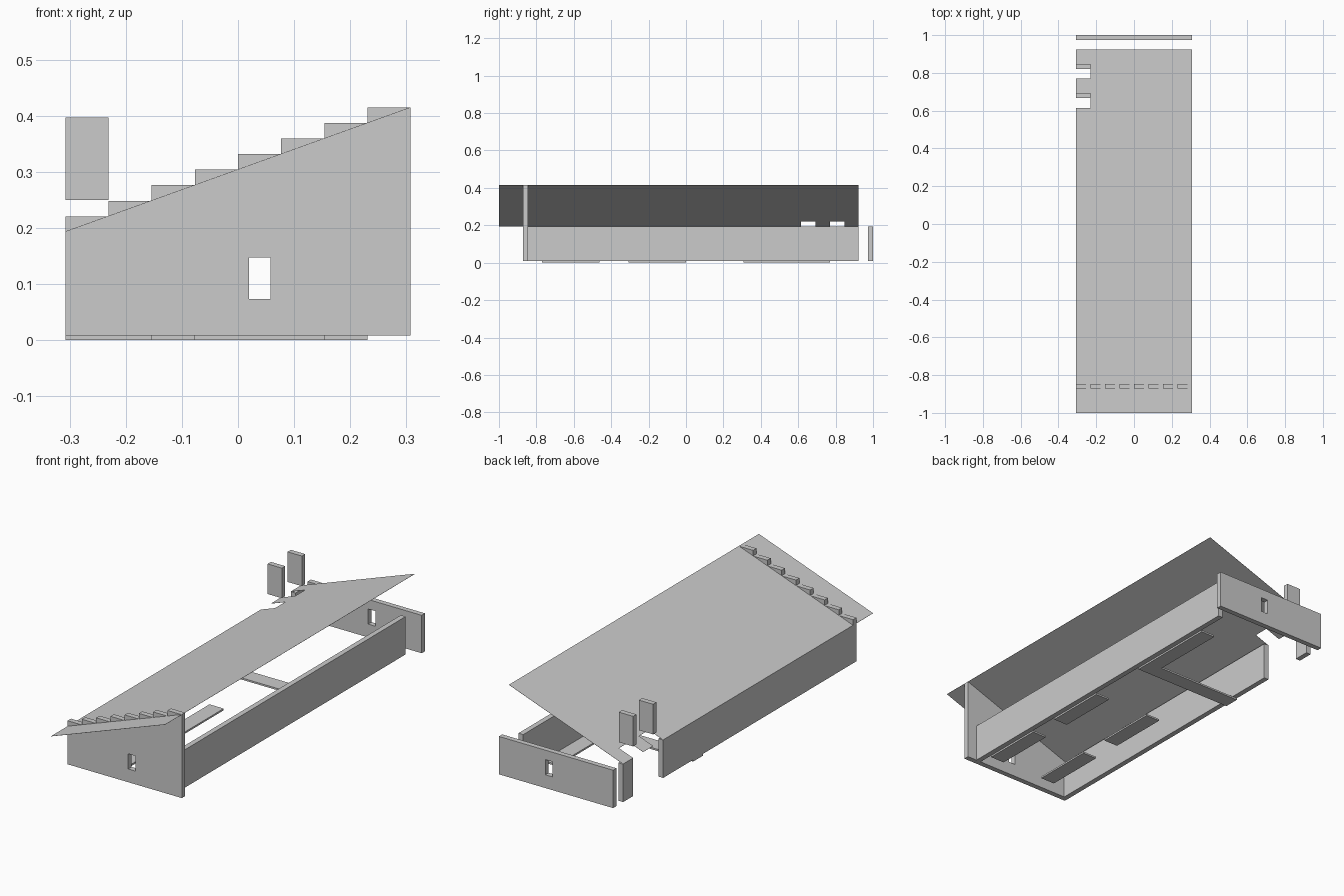
import bpy, bmesh, math

if "Cube" in bpy.data.objects:
    bpy.data.objects.remove(bpy.data.objects["Cube"])

M = 1 / 13            # layout module
W = 4 * M             # half width
T = 0.0256            # wall thickness
Z0 = 0.0085           # underside of walls (top of floor strips)
EAVE, RIDGE = 0.193, 0.4145


def add_mesh(name, verts, faces):
    me = bpy.data.meshes.new(name)
    me.from_pydata(verts, [], faces)
    ob = bpy.data.objects.new(name, me)
    bpy.context.collection.objects.link(ob)
    return ob


def box(name, x0, x1, y0, y1, z0, z1):
    v = [(x, y, z) for x in (x0, x1) for y in (y0, y1) for z in (z0, z1)]
    f = [(0, 1, 3, 2), (4, 6, 7, 5), (0, 4, 5, 1), (2, 3, 7, 6), (0, 2, 6, 4), (1, 5, 7, 3)]
    return add_mesh(name, v, f)


def slab(name, plan, bottom, top):
    """Closed slab from an anticlockwise xy plan; bottom and top give z from x."""
    n = len(plan)
    verts = [(x, y, f(x)) for f in (bottom, top) for x, y in plan]
    faces = [list(range(n))[::-1], list(range(n, 2 * n))]
    faces += [(i, (i + 1) % n, n + (i + 1) % n, n + i) for i in range(n)]
    return add_mesh(name, verts, faces)


def wall(name, loops, y0, y1):
    """Wall from xz loops (outline, then holes), extruded along y."""
    cu = bpy.data.curves.new(name, 'CURVE')
    cu.dimensions = '2D'
    cu.fill_mode = 'BOTH'
    cu.extrude = (y1 - y0) / 2
    for loop in loops:
        sp = cu.splines.new('POLY')
        sp.points.add(len(loop) - 1)
        for p, (x, z) in zip(sp.points, loop):
            p.co = (x, z, 0, 1)
        sp.use_cyclic_u = True
    tmp = bpy.data.objects.new(name + "_curve", cu)
    bpy.context.collection.objects.link(tmp)
    deps = bpy.context.evaluated_depsgraph_get()
    me = bpy.data.meshes.new_from_object(tmp.evaluated_get(deps))
    bpy.data.objects.remove(tmp)
    bm = bmesh.new()
    bm.from_mesh(me)
    bmesh.ops.remove_doubles(bm, verts=bm.verts, dist=1e-5)
    for v in bm.verts:
        x, z, d = v.co
        v.co = (x, (y0 + y1) / 2 - d, z)
    bmesh.ops.recalc_face_normals(bm, faces=bm.faces)
    for f in bm.faces:
        f.smooth = False
    bm.to_mesh(me)
    bm.free()
    ob = bpy.data.objects.new(name, me)
    bpy.context.collection.objects.link(ob)


# Gable wall with stepped top and a window; plain end wall with the same window
window = [(0.0192, 0.073), (0.0192, 0.147), (0.0577, 0.147), (0.0577, 0.073)]
rise = (RIDGE - EAVE) / 8
gable = [(W, Z0), (-W, Z0)]
for i in range(8):
    z = EAVE + rise * (i + 1)
    gable += [(-W + i * M, z), (-W + (i + 1) * M, z)]
wall("stepped_front_wall", [gable, window], -0.872, -0.846)
wall("back_wall", [[(W, Z0), (-W, Z0), (-W, EAVE), (W, EAVE)], window], 1 - T, 1)

# Side walls: the right one is set in, the left one has an opening
box("right_wall", 3 * M, 3 * M + T, -11 * M, 12 * M, Z0, EAVE)
box("left_wall_long", -W, -W + T, -11 * M, 8 * M, Z0, EAVE)
box("left_wall_short", -W, -W + T, 11 * M, 12 * M, Z0, EAVE)

# Very thin sloped roof sheet with two notches in the low edge
plan = [(-W, -1), (W, -1), (W, 12 * M), (-W, 12 * M)]
for a, b in ((11, 10), (9, 8)):
    plan += [(-W, a * M), (-W + M, a * M), (-W + M, b * M), (-W, b * M)]
slope = (RIDGE - EAVE) / (2 * W)
slab("roof", plan, lambda x: EAVE + (x + W) * slope, lambda x: EAVE + 0.0008 + (x + W) * slope)

# Raised panels above the notches
for n, k in enumerate((9, 11)):
    box(f"raised_panel_{n + 1}", -W, -W + M, k * M - T, k * M, 0.25, 0.3965)

# Thin floor strips
for x in (-2, 2):
    for y in (-10, -4):
        box("floor_strip", x * M, (x + 1) * M, y * M, (y + 4) * M, 0, Z0)
corner = [(3, 4), (3, 10), (2, 10), (2, 5), (-4, 5), (-4, 4)]
slab("floor_corner_strip", [(x * M, y * M) for x, y in corner], lambda x: 0, lambda x: Z0)
